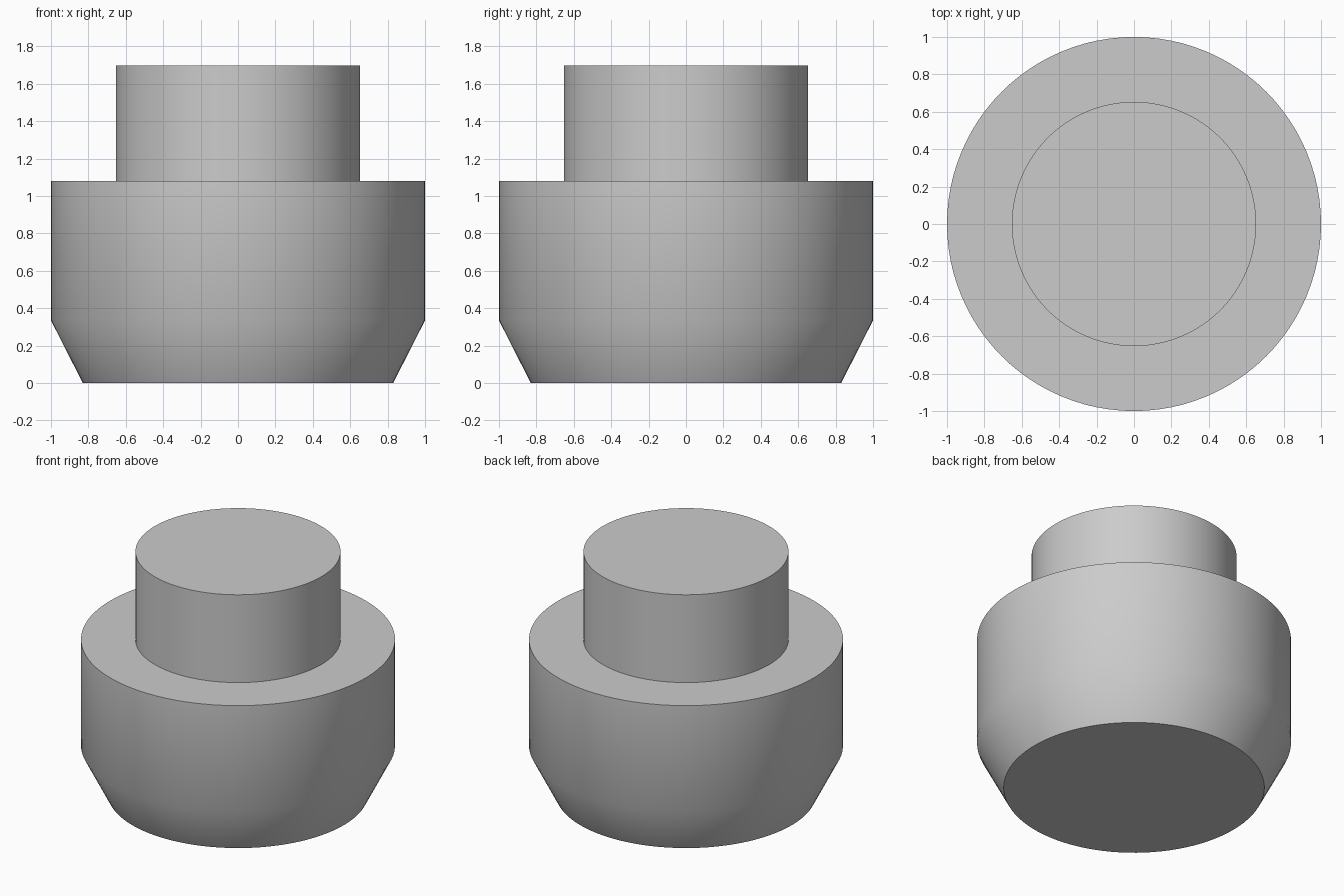
import bpy
import bmesh
import math

cube = bpy.data.objects.get("Cube")
if cube:
    bpy.data.objects.remove(cube, do_unlink=True)

SIDES = 96

grey = bpy.data.materials.new("plain_grey")
grey.use_nodes = True
colour = (0.6, 0.6, 0.6, 1)
grey.diffuse_color = colour
grey.node_tree.nodes["Principled BSDF"].inputs["Base Color"].default_value = colour


def turned_part(name, profile):
    """Lathe a bottom-to-top (radius, height) profile and cap both ends."""
    bm = bmesh.new()
    rings = []
    for radius, z in profile:
        angles = [math.tau * i / SIDES for i in range(SIDES)]
        rings.append([bm.verts.new((radius * math.cos(a), radius * math.sin(a), z))
                      for a in angles])
    for low, high in zip(rings, rings[1:]):
        for i in range(SIDES):
            j = (i + 1) % SIDES
            bm.faces.new((low[i], low[j], high[j], high[i]))
    bm.faces.new(rings[0][::-1])
    bm.faces.new(rings[-1])
    mesh = bpy.data.meshes.new(name)
    bm.to_mesh(mesh)
    bm.free()
    mesh.materials.append(grey)
    obj = bpy.data.objects.new(name, mesh)
    bpy.context.collection.objects.link(obj)
    # Soft shoulder at the taper, crisp rims
    bpy.ops.object.select_all(action="DESELECT")
    obj.select_set(True)
    bpy.context.view_layer.objects.active = obj
    bpy.ops.object.shade_smooth_by_angle(angle=math.radians(30))
    return obj


# Wide drum with a tapered foot
turned_part("body", [(0.83, 0), (1, 0.335), (1, 1.08)])

# Narrower plug, seated slightly into the drum
turned_part("neck", [(0.653, 1.06), (0.653, 1.697)])
